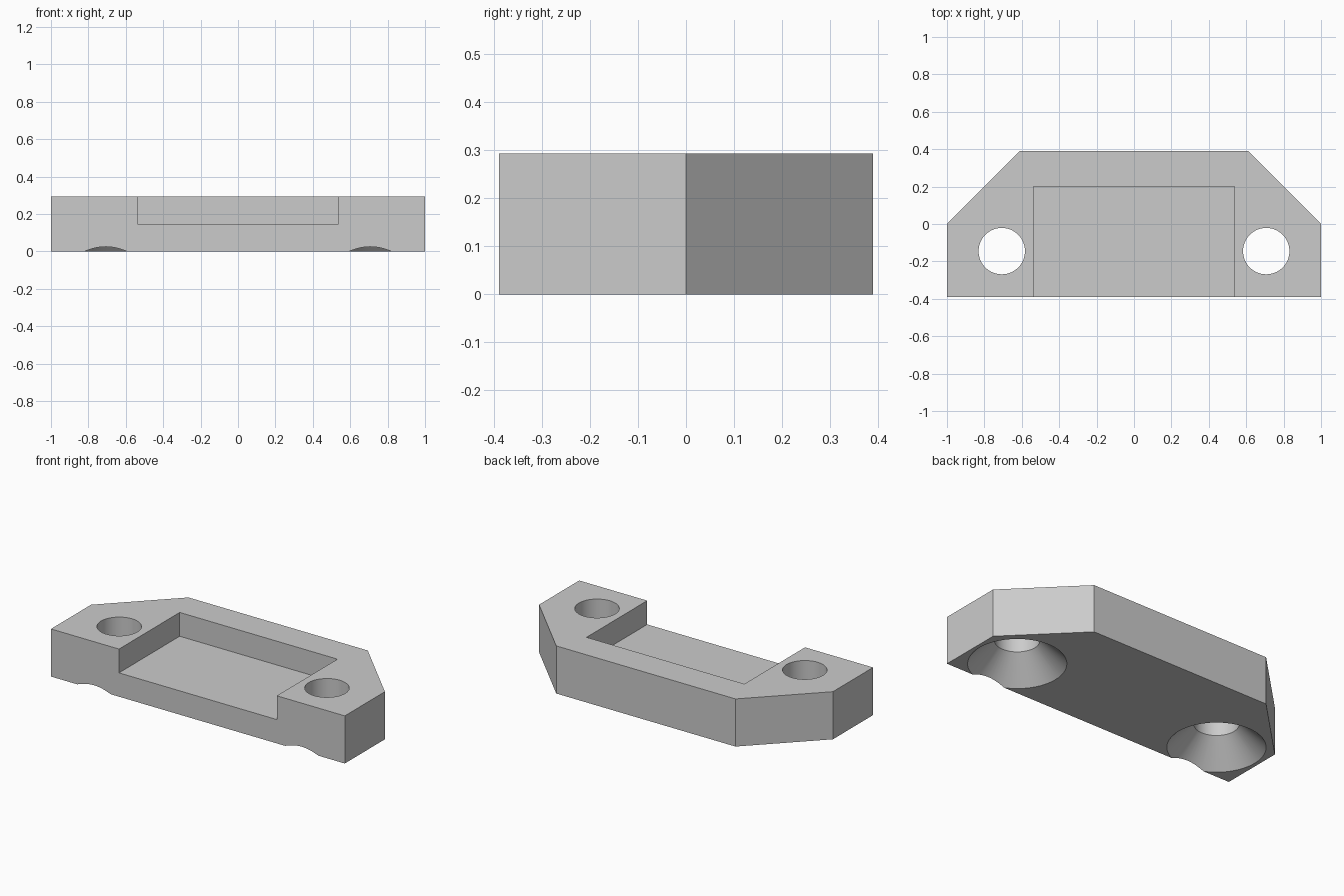
import bpy, bmesh, math
from mathutils import Matrix, Vector

cube = bpy.data.objects.get("Cube")
if cube:
    bpy.data.objects.remove(cube, do_unlink=True)

HEIGHT = 0.293
DEPTH = 0.39
HOLE_X, HOLE_Y = 0.707, -0.145
HOLE_R, SINK_R = 0.124, 0.27

grey = bpy.data.materials.new("light_grey")
grey.use_nodes = True
colour = (0.6, 0.6, 0.6, 1)
grey.diffuse_color = colour
grey.node_tree.nodes["Principled BSDF"].inputs["Base Color"].default_value = colour


def finish(name, bm):
    bmesh.ops.recalc_face_normals(bm, faces=bm.faces)
    mesh = bpy.data.meshes.new(name)
    bm.to_mesh(mesh)
    bm.free()
    mesh.materials.append(grey)
    obj = bpy.data.objects.new(name, mesh)
    bpy.context.collection.objects.link(obj)
    return obj


def prism(name, outline, z0, z1):
    bm = bmesh.new()
    face = bm.faces.new([bm.verts.new((x, y, z0)) for x, y in outline])
    top = bmesh.ops.extrude_face_region(bm, geom=[face])["geom"]
    verts = [v for v in top if isinstance(v, bmesh.types.BMVert)]
    bmesh.ops.translate(bm, verts=verts, vec=(0, 0, z1 - z0))
    return finish(name, bm)


def countersunk_cutter(name, x, y):
    # Straight bore above a 45 degree countersink, as one turned solid
    extra = 0.05
    profile = [(0, -extra), (SINK_R + extra, -extra),
               (HOLE_R, SINK_R - HOLE_R), (HOLE_R, HEIGHT + extra),
               (0, HEIGHT + extra)]
    bm = bmesh.new()
    verts = [bm.verts.new((r, 0, z)) for r, z in profile]
    edges = [bm.edges.new(pair) for pair in zip(verts, verts[1:])]
    bmesh.ops.spin(bm, geom=verts + edges, cent=(0, 0, 0), axis=(0, 0, 1),
                   angle=math.tau, steps=64)
    bmesh.ops.remove_doubles(bm, verts=bm.verts, dist=0.0001)
    bmesh.ops.transform(bm, matrix=Matrix.Translation(Vector((x, y, 0))), verts=bm.verts)
    return finish(name, bm)


# Plate with two chamfered back corners
plate = prism("bracket_plate",
              [(-1, -DEPTH), (1, -DEPTH), (1, 0), (0.61, DEPTH), (-0.61, DEPTH), (-1, 0)],
              0, HEIGHT)

# Pocket open at the top and front, plus a mirrored pair of screw holes
pocket = prism("pocket_cutter",
               [(-0.537, -0.6), (0.537, -0.6), (0.537, 0.2), (-0.537, 0.2)],
               HEIGHT / 2, HEIGHT + 0.1)
cutters = [pocket]
for side, label in ((1, "left"), (-1, "right")):
    cutters.append(countersunk_cutter(label + "_hole_cutter", side * HOLE_X, HOLE_Y))

for cutter in cutters:
    cutter.hide_render = True
    cut = plate.modifiers.new(cutter.name, "BOOLEAN")
    cut.operation = "DIFFERENCE"
    cut.solver = "EXACT"
    cut.object = cutter

# Bake the cuts and drop the helpers
bpy.context.view_layer.update()
baked = bpy.data.meshes.new_from_object(
    plate.evaluated_get(bpy.context.evaluated_depsgraph_get()))
plate.modifiers.clear()
plate.data = baked
for cutter in cutters:
    bpy.data.objects.remove(cutter, do_unlink=True)

# Smooth round walls, crisp edges
bpy.ops.object.select_all(action="DESELECT")
plate.select_set(True)
bpy.context.view_layer.objects.active = plate
bpy.ops.object.shade_smooth_by_angle(angle=math.radians(30))
